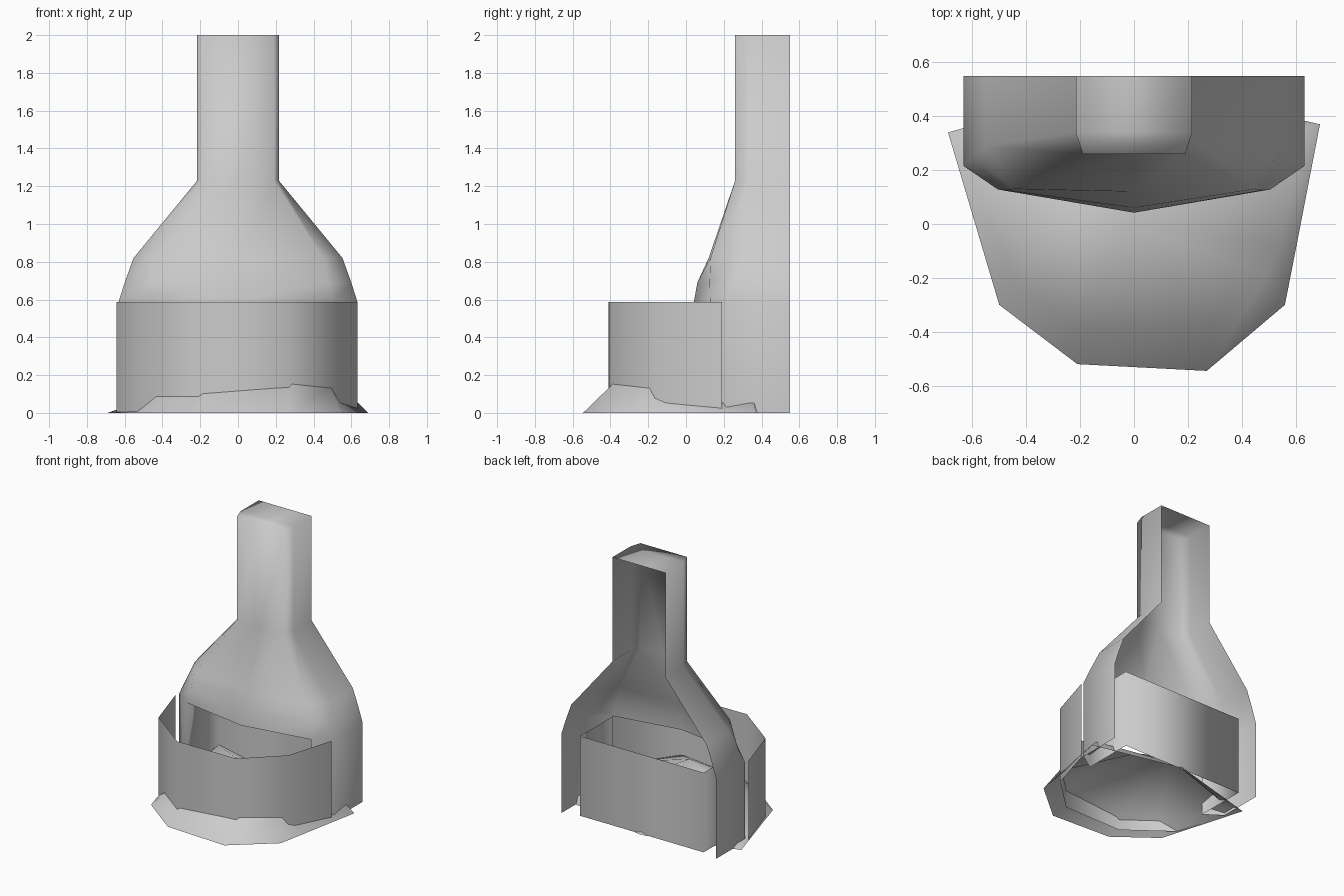
import bpy

cube = bpy.data.objects.get("Cube")
if cube:
    bpy.data.objects.remove(cube, do_unlink=True)

grey = bpy.data.materials.new("plain grey")
grey.use_nodes = True
colour = (0.6, 0.6, 0.6, 1)
grey.diffuse_color = colour
grey.node_tree.nodes["Principled BSDF"].inputs["Base Color"].default_value = colour


def loft(rings, closed=False):
    """Skin equal-length rings, listed from the bottom up."""
    n = len(rings[0])
    verts = [p for ring in rings for p in ring]
    faces = []
    for r in range(len(rings) - 1):
        for i in range(n if closed else n - 1):
            j = (i + 1) % n
            faces.append((r * n + i, r * n + j, (r + 1) * n + j, (r + 1) * n + i))
    return verts, faces


def add_part(name, verts, faces):
    mesh = bpy.data.meshes.new(name)
    mesh.from_pydata(verts, [], faces)
    mesh.materials.append(grey)
    mesh.shade_smooth()
    mesh.update()
    obj = bpy.data.objects.new(name, mesh)
    bpy.context.collection.objects.link(obj)
    return obj


def mirrored(half, z):
    """Right half of an outline, from the centre outwards, mirrored in x."""
    left = [(-x, y, z) for x, y in reversed(half) if x]
    return left + [(x, y, z) for x, y in half]


# Hood tapering into the flue, open at the back, capped on top
flue = [(0, .26), (.19, .26), (.216, .34), (.216, .55)]
rings = [
    mirrored([(0, .042), (.505, .128), (.632, .215), (.632, .55)], .588),
    mirrored([(0, .06), (.475, .125), (.6, .25), (.6, .55)], .69),
    mirrored([(0, .12), (.45, .13), (.553, .29), (.553, .55)], .82),
    mirrored(flue, 1.23),
    mirrored(flue, 2),
]
verts, faces = loft(rings)
n = len(rings[0])
faces.append(tuple(range(len(verts) - n, len(verts))))

# Side panels and front corners continuing the hood down to the floor,
# then returning inwards to the firebox wall across the back of the hearth
k = len(verts)
verts += [(x, y, 0) for x, y, z in rings[0]]
for i in (0, 1, n - 3, n - 2):
    faces.append((k + i, k + i + 1, i + 1, i))
b = len(verts)
verts += [(x, .515, z) for x in (.505, -.505) for z in (0, .588)]
right, left = n - 3, 2
faces += [(k + right, b, b + 1, right),
          (b, b + 2, b + 3, b + 1),
          (b + 2, k + left, left, b + 3)]
add_part("hood_flue_and_firebox", verts, faces)

# Curved wall in front of the hearth
front_path = [(-.643, .19), (-.53, -.17), (-.21, -.41),
              (.27, -.405), (.525, -.165), (.632, .19)]
add_part("front_wall", *loft([[(x, y, z) for x, y in front_path] for z in (.005, .588)]))

# Low heap spreading out under the front wall, with a short ridge on top
outer = [(-.69, .34, 0), (-.5, -.3, 0), (-.21, -.52, 0), (.27, -.545, 0),
         (.56, -.3, 0), (.605, -.07, 0), (.69, .37, 0), (0, .53, 0)]
inner = [(-.58, .28, .04), (-.43, -.24, .09), (-.18, -.39, .12), (.29, -.37, .17),
         (.49, -.19, .14), (.54, -.08, .06), (.64, .36, .05), (0, .44, .08)]
verts, faces = loft([outer, inner], closed=True)
m = len(outer)
ridge_left, ridge_right = 2 * m, 2 * m + 1
verts += [(-.24, .12, .355), (-.03, 0, .365)]
for i in range(m):
    top = ridge_right if 2 <= i <= 6 else ridge_left
    faces.append((m + i, m + (i + 1) % m, top))
faces += [(m + 2, ridge_right, ridge_left), (m + 7, ridge_left, ridge_right)]
add_part("hearth_heap", verts, faces)
